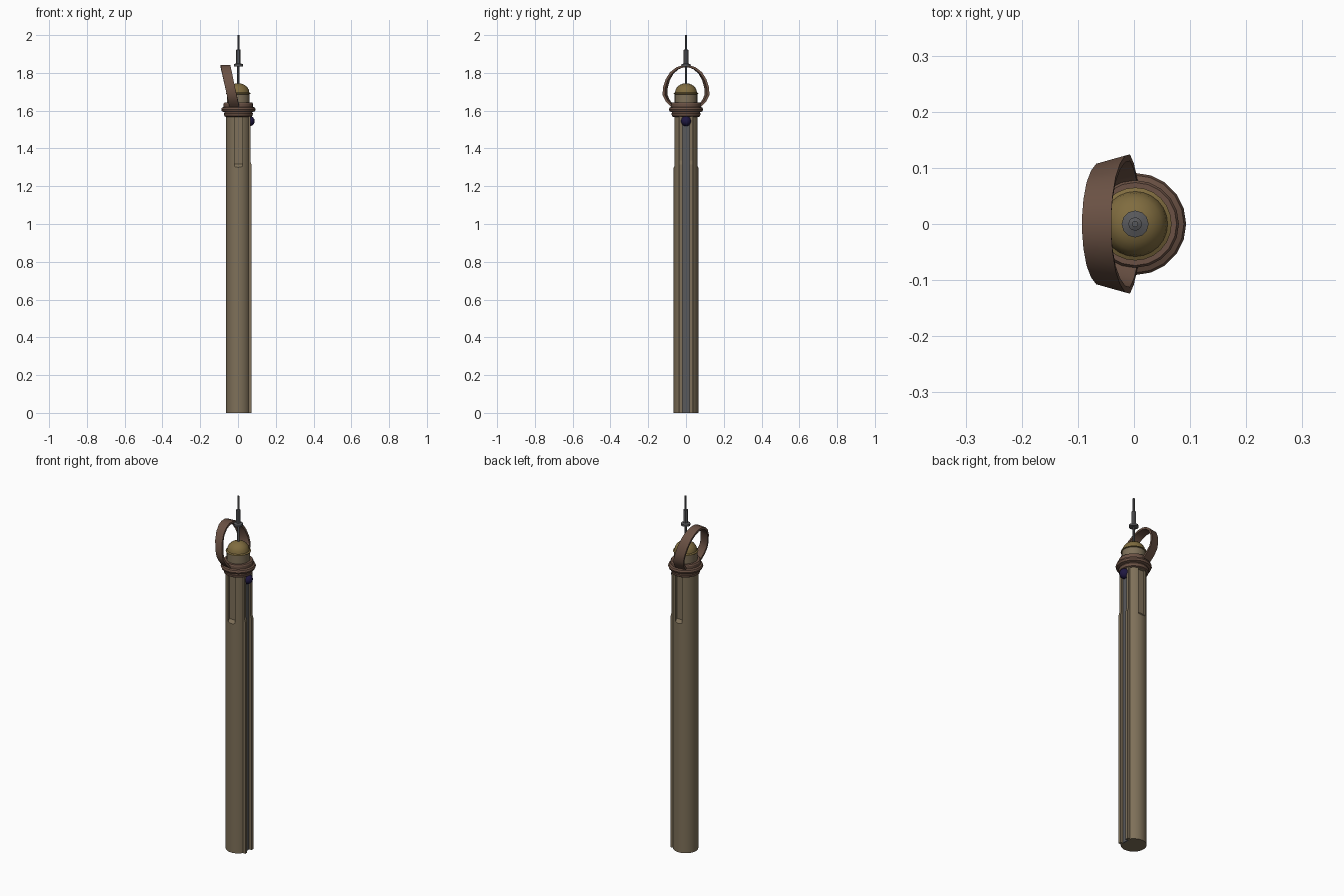
import bpy, bmesh
from math import radians, sin, cos, pi
from mathutils import Matrix

if "Cube" in bpy.data.objects:
    bpy.data.objects.remove(bpy.data.objects["Cube"])


def material(name, rgb):
    m = bpy.data.materials.new(name)
    m.diffuse_color = (*rgb, 1)
    m.use_nodes = True
    m.node_tree.nodes["Principled BSDF"].inputs["Base Color"].default_value = m.diffuse_color
    return m


TAN = material("tan", (0.21, 0.163, 0.1))
BROWN = material("brown", (0.145, 0.083, 0.058))
GOLD = material("gold", (0.215, 0.15, 0.05))
STEEL = material("steel", (0.1, 0.1, 0.105))
NAVY = material("navy", (0.014, 0.009, 0.055))


def finish(name, bm, mat=None, smooth=True):
    bmesh.ops.recalc_face_normals(bm, faces=bm.faces)
    me = bpy.data.meshes.new(name)
    bm.to_mesh(me)
    bm.free()
    ob = bpy.data.objects.new(name, me)
    bpy.context.collection.objects.link(ob)
    if mat:
        me.materials.append(mat)
    if smooth:
        bpy.ops.object.select_all(action='DESELECT')
        ob.select_set(True)
        bpy.context.view_layer.objects.active = ob
        bpy.ops.object.shade_smooth_by_angle(angle=radians(30))
    return ob


def lathe(name, profile, sides, mat):
    """Revolve (radius, z) points around z, closing both ends."""
    bm = bmesh.new()
    rings = [[bm.verts.new((r * cos(2 * pi * i / sides), r * sin(2 * pi * i / sides), z))
              for i in range(sides)] for r, z in profile]
    for a, b in zip(rings, rings[1:]):
        for i in range(sides):
            j = (i + 1) % sides
            bm.faces.new((a[i], a[j], b[j], b[i]))
    bm.faces.new(rings[0])
    bm.faces.new(rings[-1])
    return finish(name, bm, mat)


def radial_prism(name, profile, y0, y1, angle=0, mat=None):
    """Extrude an (x, z) outline from y0 to y1, then turn it around z."""
    bm = bmesh.new()
    f = bm.faces.new([bm.verts.new((x, y0, z)) for x, z in profile])
    new = bmesh.ops.extrude_face_region(bm, geom=[f])["geom"]
    bmesh.ops.translate(bm, vec=(0, y1 - y0, 0),
                        verts=[v for v in new if isinstance(v, bmesh.types.BMVert)])
    bmesh.ops.rotate(bm, matrix=Matrix.Rotation(radians(angle), 3, 'Z'), verts=bm.verts)
    return finish(name, bm, mat, False)


# Main shaft with short flutes front and back and a long channel on the right
shaft = lathe("shaft", [(0.065, 0), (0.065, 1.585)], 32, TAN)
flute = [(0.05, 1.566), (0.05, 1.318), (0.075, 1.288), (0.075, 1.566)]
channel = [(0.052, -0.02), (0.08, -0.02), (0.08, 1.566), (0.052, 1.566)]
cutters = [radial_prism("front_flute_cutter", flute, -0.021, 0.021, -90),
           radial_prism("back_flute_cutter", flute, -0.021, 0.021, 90),
           radial_prism("channel_cutter", channel, -0.019, 0.019)]
for c in cutters:
    c.hide_render = True
    c.hide_viewport = True
    mod = shaft.modifiers.new(c.name, 'BOOLEAN')
    mod.operation = 'DIFFERENCE'
    mod.solver = 'EXACT'
    mod.object = c

# Raised rails beside the channel
rail = [(0.05, 0), (0.069, 0), (0.069, 1.315), (0.063, 1.335), (0.063, 1.57), (0.05, 1.57)]
for side, y0, y1 in (("front", -0.036, -0.019), ("back", 0.019, 0.036)):
    radial_prism(side + "_channel_rail", rail, y0, y1, 0, TAN)

# Metal strip lining the channel
radial_prism("channel_strip", [(0.048, 0), (0.055, 0), (0.055, 1.57), (0.048, 1.57)],
             -0.018, 0.018, 0, STEEL)

# Round button at the top of the channel
bm = bmesh.new()
bmesh.ops.create_uvsphere(bm, u_segments=16, v_segments=10, radius=0.027)
bmesh.ops.translate(bm, vec=(0.059, 0, 1.545), verts=bm.verts)
finish("button", bm, NAVY)

# Collar
lathe("collar", [(0.066, 1.567), (0.074, 1.571), (0.077, 1.585), (0.073, 1.592),
                 (0.087, 1.596), (0.091, 1.606), (0.087, 1.616), (0.078, 1.62),
                 (0.078, 1.636), (0.074, 1.642), (0.055, 1.642)], 20, BROWN)

# Neck and dome
lathe("neck", [(0.06, 1.63), (0.06, 1.69)], 24, TAN)
dome = [(0.058, 1.686), (0.065, 1.689), (0.065, 1.692), (0.058, 1.696)]
dome += [(0.058 * cos(a), 1.696 + 0.049 * sin(a))
         for a in (radians(d) for d in (18, 36, 54, 70, 84))]
lathe("dome", dome, 24, GOLD)

# Needle with its stop disc and sleeve
lathe("needle", [(0.006, 1.73), (0.006, 1.833), (0.024, 1.835), (0.024, 1.846),
                 (0.012, 1.85), (0.012, 1.922), (0.0055, 1.925), (0.0055, 2.0)], 12, STEEL)

# Leaning strap handle, mirrored front to back, pinched along its outer edge
half = [(0.07, 1.612), (0.092, 1.632), (0.108, 1.65), (0.124, 1.682), (0.122, 1.722),
        (0.108, 1.766), (0.084, 1.804), (0.05, 1.83), (0.018, 1.841)]
path = half + [(-y, z) for y, z in reversed(half)]
pinch = 0.88
bm = bmesh.new()
rows = []
for i, (y, z) in enumerate(path):
    a, b = path[max(i - 1, 0)], path[min(i + 1, len(path) - 1)]
    ty, tz = b[0] - a[0], b[1] - a[1]
    n = (ty * ty + tz * tz) ** 0.5
    iy, iz = y - 0.012 * tz / n, z + 0.012 * ty / n
    x = -0.022 - 0.21 * (z - 1.62)
    rows.append([bm.verts.new(p) for p in (
        (x - 0.026, y * pinch, z), (x + 0.026, y, z),
        (x + 0.026, iy, iz), (x - 0.026, iy * pinch, iz))])
for a, b in zip(rows, rows[1:]):
    for i in range(4):
        j = (i + 1) % 4
        bm.faces.new((a[i], a[j], b[j], b[i]))
bm.faces.new(rows[0])
bm.faces.new(rows[-1])
finish("strap_handle", bm, BROWN)

# Centre the whole model on x
for ob in bpy.data.objects:
    ob.location.x = 0.002
